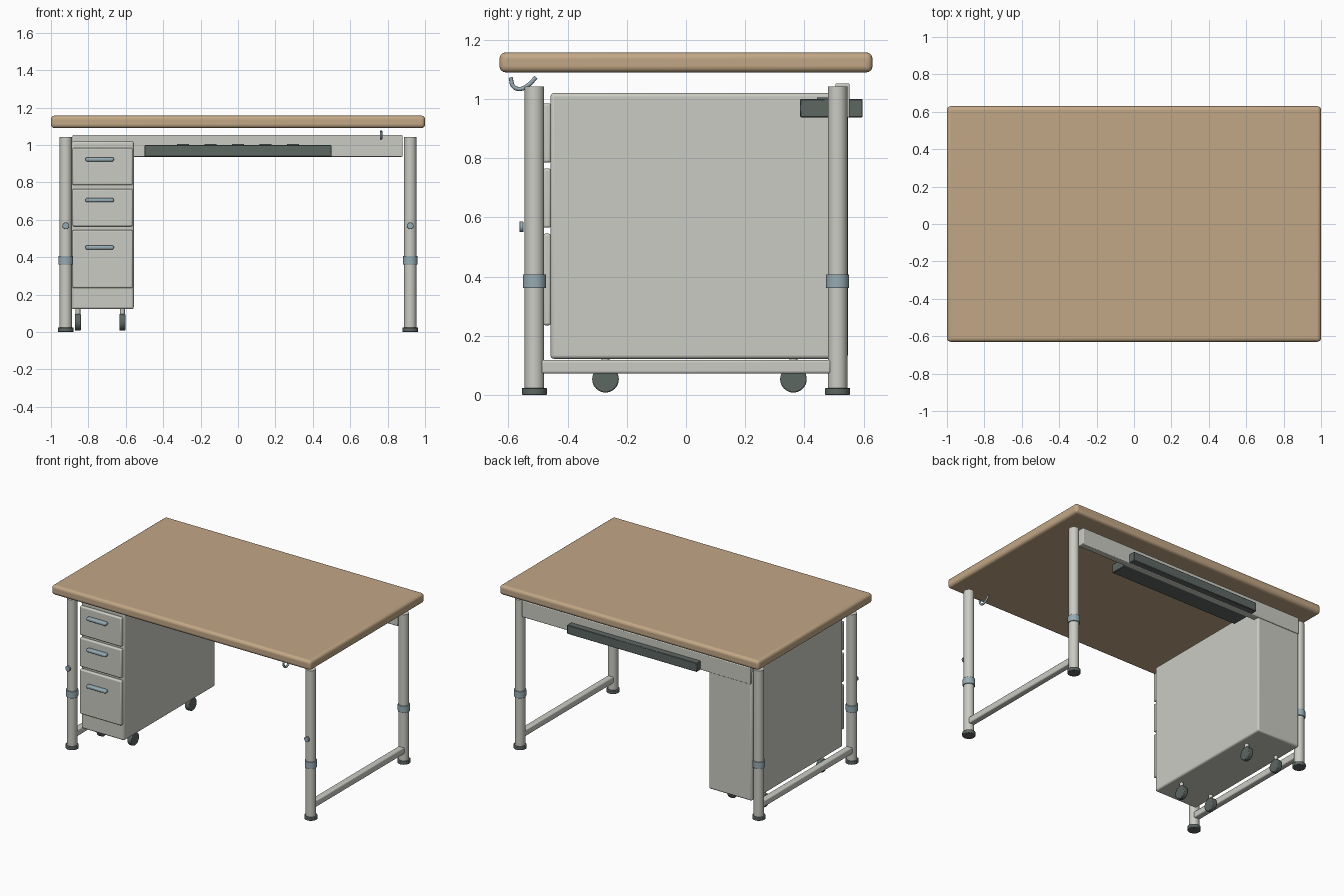
import bpy
import math
from mathutils import Vector

cube = bpy.data.objects.get("Cube")
if cube:
    bpy.data.objects.remove(cube, do_unlink=True)


def material(name, r, g, b):
    m = bpy.data.materials.new(name)
    m.use_nodes = True
    m.diffuse_color = (r, g, b, 1)
    m.node_tree.nodes["Principled BSDF"].inputs["Base Color"].default_value = (r, g, b, 1)
    return m


WOOD = material("warm wood", 0.54, 0.385, 0.238)
GREY = material("light grey paint", 0.6, 0.6, 0.55)
DARK = material("dark rubber", 0.11, 0.135, 0.124)
STEEL = material("blue grey steel", 0.305, 0.413, 0.456)


def finish(obj, name, mat, bevel=0, segments=3):
    obj.name = name
    obj.data.materials.append(mat)
    if bevel:
        mod = obj.modifiers.new("Rounded edges", "BEVEL")
        mod.width = bevel
        mod.segments = segments
        mod.limit_method = "ANGLE"
    bpy.ops.object.shade_smooth_by_angle(angle=math.radians(35))
    return obj


def box(name, mat, x, y, z, bevel=0, segments=3):
    """Box from (min, max) ranges."""
    lo, hi = Vector((x[0], y[0], z[0])), Vector((x[1], y[1], z[1]))
    bpy.ops.mesh.primitive_cube_add(size=1, location=(lo + hi) / 2)
    obj = bpy.context.object
    obj.scale = hi - lo
    bpy.ops.object.transform_apply(location=False, rotation=False, scale=True)
    return finish(obj, name, mat, bevel, segments)


def cylinder(name, mat, center, radius, length, axis="Z", bevel=0, sides=32):
    rot = {"X": (0, math.pi / 2, 0), "Y": (math.pi / 2, 0, 0), "Z": (0, 0, 0)}[axis]
    bpy.ops.mesh.primitive_cylinder_add(vertices=sides, radius=radius, depth=length,
                                        location=center, rotation=rot)
    return finish(bpy.context.object, name, mat, bevel, 2)


# Table top
box("table_top", WOOD, (-1, 1), (-0.63, 0.63), (1.09, 1.157), 0.02, 4)

# Legs with feet, height collars, front locking knobs and lower rails
LEG_X, LEG_Y = 0.921, 0.512
for side, sx in (("right", -1), ("left", 1)):
    x = sx * LEG_X
    for end, sy in (("front", -1), ("back", 1)):
        y, tag = sy * LEG_Y, f"{end}_{side}"
        cylinder(f"leg_{tag}", GREY, (x, y, 0.53), 0.033, 1.025)
        cylinder(f"foot_{tag}", DARK, (x, y, 0.012), 0.042, 0.024, bevel=0.003)
        cylinder(f"collar_{tag}", STEEL, (x, y, 0.384), 0.039, 0.047, bevel=0.002)
    cylinder(f"locking_knob_{side}", STEEL, (x, -0.556, 0.568), 0.018, 0.013, "Y", 0.002)
    box(f"lower_rail_{side}", GREY, (x - 0.022, x + 0.022), (-0.49, 0.49), (0.072, 0.118), 0.008)

# Rear panel and cable tray running through it
box("rear_panel", GREY, (-0.885, 0.88), (0.505, 0.553), (0.937, 1.053), 0.005)
box("cable_tray", DARK, (-0.5, 0.5), (0.385, 0.597), (0.938, 1.0), 0.003, 1)
for i in range(5):
    x = (i - 2) * 0.147
    box(f"tray_clip_{i + 1}", DARK, (x - 0.032, x + 0.032), (0.443, 0.505), (0.998, 1.005))

# Drawer cabinet
box("cabinet", GREY, (-0.89, -0.557), (-0.458, 0.547), (0.122, 1.02), 0.012)
for i, (low, high, grip) in enumerate(((0.785, 0.985, 0.923), (0.565, 0.765, 0.705),
                                       (0.235, 0.545, 0.452))):
    box(f"drawer_{i + 1}", GREY, (-0.885, -0.563), (-0.483, -0.456), (low, high), 0.008)
    box(f"drawer_handle_{i + 1}", STEEL, (-0.815, -0.664), (-0.512, -0.48),
        (grip - 0.011, grip + 0.011), 0.008)

# Castors
for end, y in (("front", -0.272), ("back", 0.363)):
    for side, x in (("right", -0.856), ("left", -0.618)):
        cylinder(f"castor_wheel_{end}_{side}", DARK, (x, y, 0.053), 0.045, 0.032, "X", 0.005)
        cylinder(f"castor_stem_{end}_{side}", GREY, (x, y, 0.108), 0.013, 0.035, sides=16)

# Bag hook under the front edge
curve = bpy.data.curves.new("bag_hook", "CURVE")
curve.dimensions = "3D"
curve.bevel_depth = 0.007
curve.bevel_resolution = 2
curve.use_fill_caps = True
path = [(-0.593, 1.073), (-0.582, 1.041), (-0.56, 1.034), (-0.533, 1.047), (-0.507, 1.073)]
spline = curve.splines.new("BEZIER")
spline.bezier_points.add(len(path) - 1)
for point, (y, z) in zip(spline.bezier_points, path):
    point.co = (0.765, y, z)
    point.handle_left_type = point.handle_right_type = "AUTO"
curve.materials.append(STEEL)
bpy.context.collection.objects.link(bpy.data.objects.new("bag_hook", curve))
